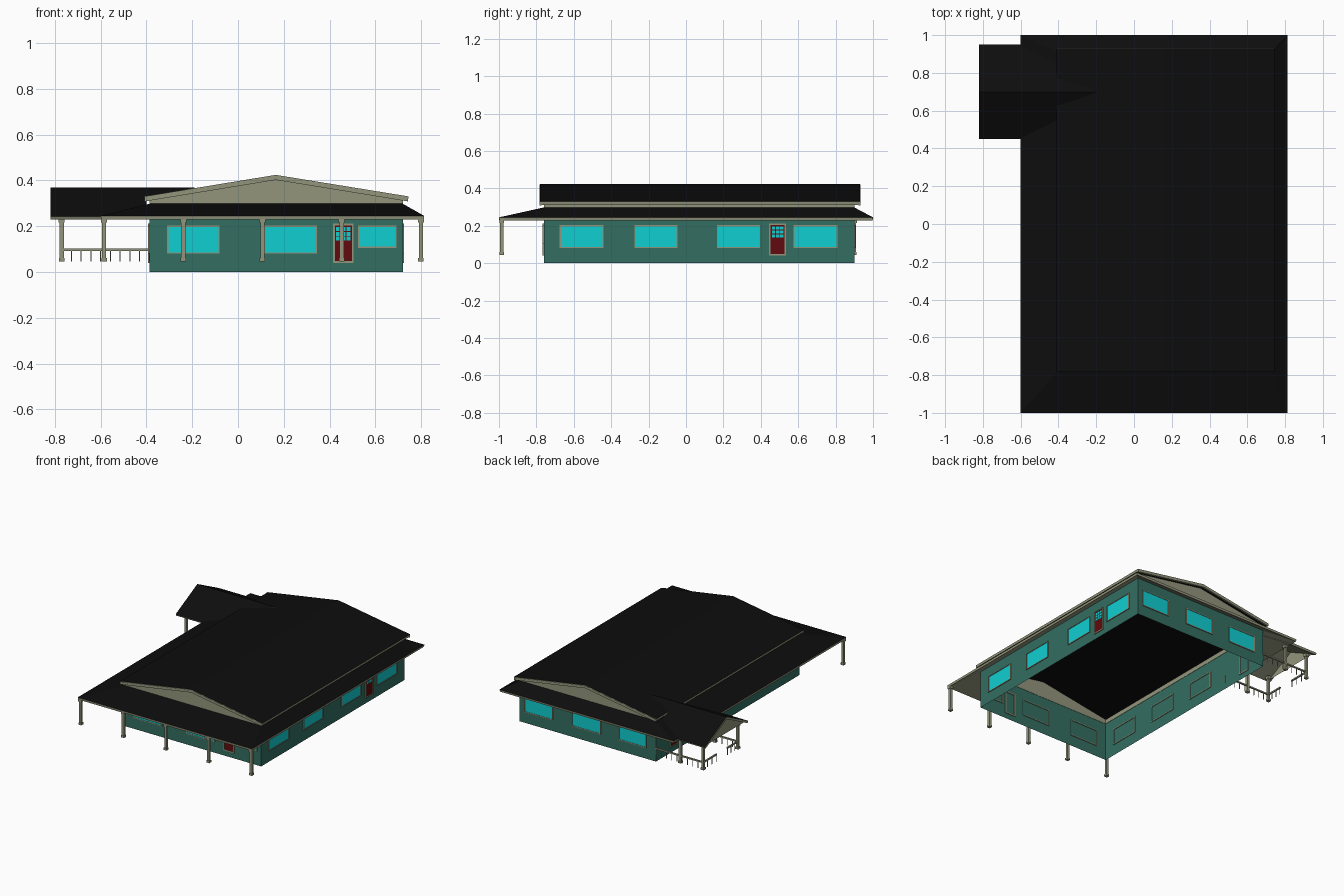
import bpy

if "Cube" in bpy.data.objects:
    bpy.data.objects.remove(bpy.data.objects["Cube"])

def mat(name, r, g, b):
    m = bpy.data.materials.new(name)
    m.diffuse_color = (r, g, b, 1)
    m.use_nodes = True
    m.node_tree.nodes["Principled BSDF"].inputs["Base Color"].default_value = m.diffuse_color
    return m

BLACK = mat("roofing", .004, .004, .004)
TRIM = mat("trim", .29, .30, .20)
TEAL = mat("siding", .033, .155, .12)
GLASS = mat("glass", .005, .62, .64)
RED = mat("door_red", .12, .003, .004)

def mesh(name, verts, faces, *mats):
    me = bpy.data.meshes.new(name)
    me.from_pydata(verts, [], faces)
    ob = bpy.data.objects.new(name, me)
    bpy.context.collection.objects.link(ob)
    for m in mats:
        me.materials.append(m)
    return ob

def box(name, x, y, z, m):
    v = [(a, b, c) for c in z for b in y for a in x]
    f = [(0, 2, 3, 1), (4, 5, 7, 6), (0, 1, 5, 4), (2, 6, 7, 3), (0, 4, 6, 2), (1, 3, 7, 5)]
    return mesh(name, v, f, m)

def slab(name, verts, faces, under, t=.016):
    # Sheet with black top, grey edges and a chosen underside
    ob = mesh(name, verts, faces, BLACK, TRIM)
    s = ob.modifiers.new("thickness", 'SOLIDIFY')
    s.thickness, s.offset, s.use_even_offset = t, -1, True
    s.material_offset, s.material_offset_rim = under, 1
    return ob

X0, X1, Y0, Y1 = -.387, .72, -.76, .90
RX = .165                    # main ridge
TOP = .295                   # top of siding

# Outer walls, open below
def rect(x0, x1, y0, y1, z):
    return [(x0, y0, z), (x1, y0, z), (x1, y1, z), (x0, y1, z)]

ring = [(i, (i + 1) % 4, (i + 1) % 4 + 4, i + 4) for i in range(4)]
mesh("walls", rect(X0, X1, Y0, Y1, 0) + rect(X0, X1, Y0, Y1, TOP), ring, TEAL)

# Upper walls with gable ends
upper = []
for y in (Y0, Y1):
    upper += [(X0, y, TOP), (X1, y, TOP), (X1, y, .318), (RX, y, .406), (X0, y, .318)]
mesh("gable_walls", upper, [(0, 1, 2, 3, 4), (9, 8, 7, 6, 5), (1, 6, 7, 2), (5, 0, 4, 9)], TRIM)

# Low skirt roof round all sides
slab("skirt_roof", rect(-.60, .813, -1, 1, .245) + rect(X0, X1, Y0, Y1, .298), ring, 1)

# Main gable roof
slab("main_roof", [(x, y, z) for y in (-.78, .93) for x, z in ((-.41, .33), (RX, .424), (.745, .33))],
     [(0, 1, 4, 3), (1, 2, 5, 4)], 0, .018)
# Rake boards along the gable edges
for y in (-.782, .922):
    pts = [(-.408, .326), (RX, .42), (.743, .326), (.743, .308), (RX, .402), (-.408, .308)]
    v = [(x, yy, z) for yy in (y, y + .01) for x, z in pts]
    f = [(0, 5, 4, 1), (1, 4, 3, 2), (6, 7, 10, 11), (7, 8, 9, 10)]
    f += [(i, (i + 1) % 6, (i + 1) % 6 + 6, i + 6) for i in range(6)]
    mesh("rake_board", v, f, TRIM)

# Side porch gable roof, its inner edge following the main roof
half = [(-.82, .25, .243), (-.585, .25, .243), (-.40, .155, .2905), (-.40, .08, .328),
        (-.19, 0, .368), (-.82, 0, .368)]
verts = [(x, .70 - d, z) for x, d, z in half] + [(x, .70 + d, z) for x, d, z in half[:4]]
slab("porch_roof", verts, [(0, 1, 2, 3, 4, 5), (5, 4, 9, 8, 7, 6)], 1)
mesh("porch_gable", [(-.80, .47, .235), (-.80, .93, .235), (-.80, .70, .352)], [(0, 2, 1)], TRIM)

# Posts
def post(name, x, y):
    for z0, z1, w in ((.045, .06, .012), (.06, .215, .009), (.215, .238, .013)):
        box(name, (x - w, x + w), (y - w, y + w), (z0, z1), TRIM)

for i in range(5):
    post("front_post", -.585 + i * .346, -.985)
for x in (-.585, -.77):
    for y in (.50, .90):
        post("porch_post", x, y)

# Porch railings with a gap for the steps
def railing(x0, y0, x1, y1):
    r = .005
    box("rail", (x0 - r, x1 + r), (y0 - r, y1 + r), (.092, .102), TRIM)
    n = max(2, round((x1 - x0 + y1 - y0) / .044))
    for i in range(n + 1):
        x, y = x0 + (x1 - x0) * i / n, y0 + (y1 - y0) * i / n
        box("baluster", (x - .002, x + .002), (y - .002, y + .002), (.045, .094), TRIM)

for y in (.50, .90):
    railing(-.77, y, X0, y)
railing(-.77, .50, -.77, .62)
railing(-.77, .75, -.77, .90)

# Box placed on a wall: u runs along it, d is the distance outward
def wall_box(name, side, u, z, d, m):
    if side == "front":
        box(name, u, (Y0 - d[1], Y0 - d[0]), z, m)
    elif side == "back":
        box(name, u, (Y1 + d[0], Y1 + d[1]), z, m)
    elif side == "left":
        box(name, (X0 - d[1], X0 - d[0]), u, z, m)
    else:
        box(name, (X1 + d[0], X1 + d[1]), u, z, m)

def frame(name, side, u0, u1, z0, z1, t):
    d = (-.005, .006)
    for u in ((u0, u0 + t), (u1 - t, u1)):
        wall_box(name, side, u, (z0, z1), d, TRIM)
    for z in ((z0, z0 + t), (z1 - t, z1)):
        wall_box(name, side, (u0 + t, u1 - t), z, d, TRIM)

def window(side, u0, u1, z0=.08, z1=.203):
    frame("window_frame", side, u0, u1, z0, z1, .006)
    wall_box("window_pane", side, (u0 + .005, u1 - .005), (z0 + .005, z1 - .005), (.001, .003), GLASS)

def door(side, c):
    frame("door_frame", side, c - .045, c + .045, .04, .212, .008)
    wall_box("door_leaf", side, (c - .038, c + .038), (.045, .205), (.001, .003), RED)
    for i in range(3):       # small panes in the upper half
        for j in range(3):
            u, z = c - .031 + i * .022, .137 + j * .021
            wall_box("door_pane", side, (u, u + .018), (z, z + .017), (.003, .004), GLASS)

for u in ((-.31, -.08), (.115, .345)):
    window("front", *u)
window("front", .525, .692, .105)
for u in ((-.675, -.44), (-.275, -.045), (.165, .395), (.575, .81)):
    window("right", *u)
for u in ((-.31, -.085), (.06, .295), (.45, .68)):
    window("back", *u)
for u in ((-.675, -.445), (-.275, -.045), (.13, .35)):
    window("left", *u)
door("front", .46)
door("right", .49)
door("left", .70)
